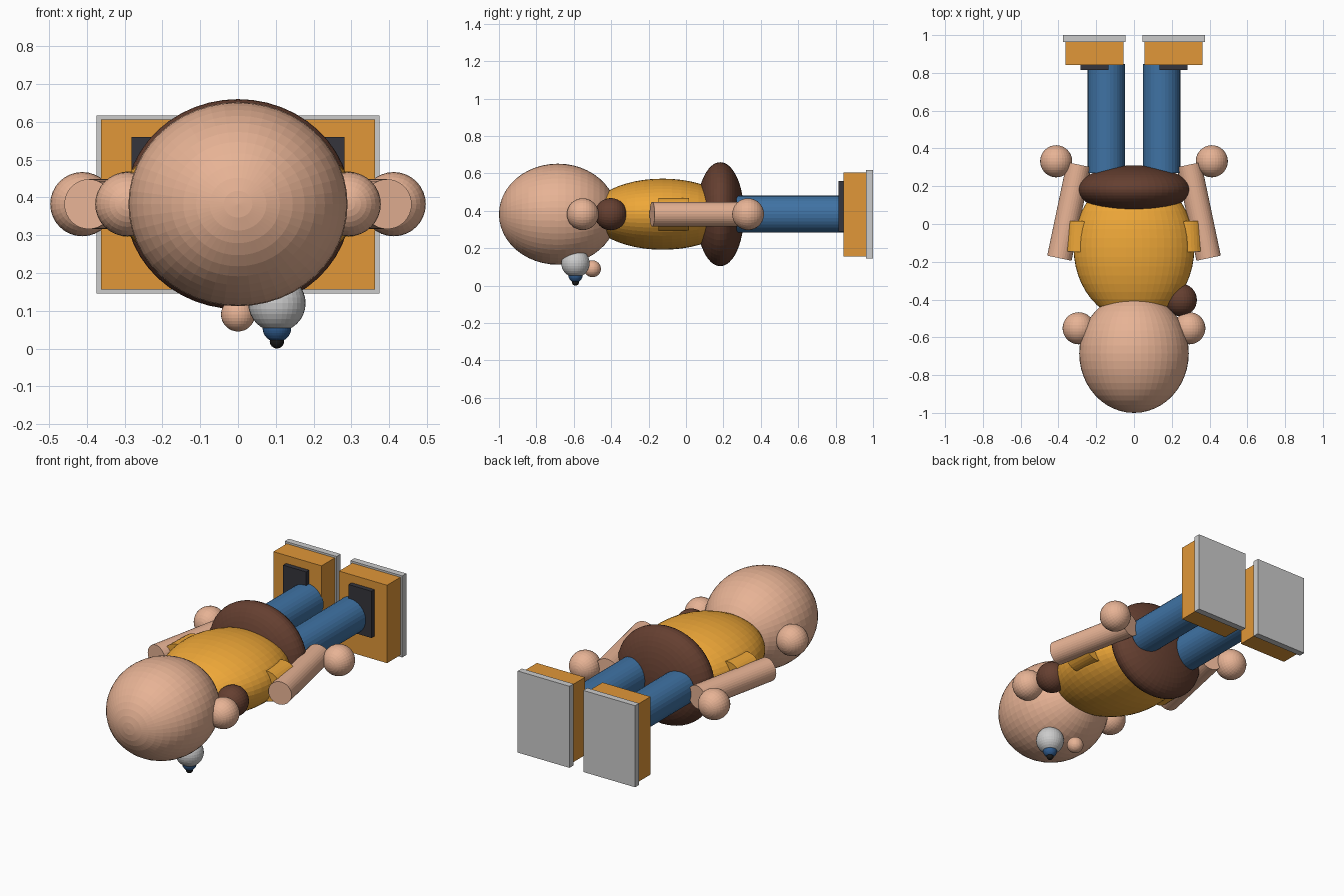
import bpy
from math import pi, radians
from mathutils import Vector

if "Cube" in bpy.data.objects:
    bpy.data.objects.remove(bpy.data.objects["Cube"])


def material(name, rgb):
    m = bpy.data.materials.new(name)
    m.diffuse_color = (*rgb, 1)
    m.use_nodes = True
    m.node_tree.nodes["Principled BSDF"].inputs["Base Color"].default_value = m.diffuse_color
    return m


SKIN = material("skin", (0.80, 0.45, 0.30))
YELLOW = material("yellow", (0.86, 0.39, 0.04))
BROWN = material("brown", (0.13, 0.05, 0.03))
BLUE = material("blue", (0.05, 0.17, 0.37))
ORANGE = material("orange", (0.75, 0.31, 0.04))
DARK = material("dark", (0.035, 0.035, 0.045))
WHITE = material("white", (0.85, 0.85, 0.85))
IRIS = material("iris_blue", (0.03, 0.11, 0.28))
BLACK = material("black", (0.01, 0.01, 0.01))

MID = 0.382  # height of the body axis


def finish(name, mat):
    ob = bpy.context.object
    ob.name = name
    if mat:
        ob.data.materials.append(mat)
    return ob


def ball(name, loc, radii, mat, along_y=True, seg=48, rings=24):
    """Ellipsoid with its poles on the body axis (y) or upright (z)."""
    bpy.ops.mesh.primitive_uv_sphere_add(segments=seg, ring_count=rings, radius=1, location=loc)
    ob = finish(name, mat)
    rx, ry, rz = radii
    if along_y:
        ob.rotation_euler = (pi / 2, 0, 0)
        ob.scale = (rx, rz, ry)
    else:
        ob.scale = radii
    return ob


def rod(name, a, b, r, mat):
    """Capped cylinder between two points."""
    a, b = Vector(a), Vector(b)
    d = b - a
    bpy.ops.mesh.primitive_cylinder_add(vertices=32, radius=r, depth=d.length, location=(a + b) / 2)
    ob = finish(name, mat)
    ob.rotation_euler = d.to_track_quat('Z', 'Y').to_euler()
    return ob


def box(name, lo, hi, mat=None):
    lo, hi = Vector(lo), Vector(hi)
    bpy.ops.mesh.primitive_cube_add(size=1, location=(lo + hi) / 2)
    ob = finish(name, mat)
    ob.scale = [abs(c) for c in hi - lo]
    return ob


# Head, torso and hips
ball("head", (0, -0.685, MID), (0.29, 0.315, 0.27), SKIN)
ball("torso", (0, -0.125, MID), (0.32, 0.385, 0.19), YELLOW)
ball("hips", (0, 0.183, MID), (0.299, 0.127, 0.278), BROWN)

# Face, pointing down, and the single tuft on one side
ball("nose", (0, -0.50, 0.09), (0.045,) * 3, SKIN, False, 32, 16)
ball("eye", (0.103, -0.591, 0.12), (0.076,) * 3, WHITE, False, 32, 16)
ball("iris", (0.103, -0.591, 0.055), (0.038,) * 3, IRIS, False, 32, 16)
ball("pupil", (0.103, -0.591, 0.019), (0.019,) * 3, BLACK, False, 32, 16)
ball("tuft", (0.247, -0.402, MID), (0.086,) * 3, BROWN, True, 32, 16)

# Paired parts
for side, s in (("left", -1), ("right", 1)):
    ball(f"{side}_ear", (s * 0.293, -0.552, MID), (0.085,) * 3, SKIN, True, 32, 16)
    ball(f"{side}_hand", (s * 0.412, 0.332, MID), (0.085,) * 3, SKIN, True, 32, 16)
    rod(f"{side}_arm", (s * 0.395, -0.181, MID), (s * 0.291, 0.314, MID), 0.066, SKIN)
    rod(f"{side}_sleeve", (s * 0.287, -0.148, MID), (s * 0.281, 0.015, MID), 0.087, YELLOW)
    rod(f"{side}_leg", (s * 0.146, 0.27, MID), (s * 0.146, 0.848, MID), 0.099, BLUE)
    # Boot: upper block, sole plate and dark patch
    box(f"{side}_boot", (s * 0.056, 0.842, 0.156), (s * 0.363, 0.963, 0.606), ORANGE)
    box(f"{side}_sole", (s * 0.044, 0.963, 0.146), (s * 0.375, 1.0, 0.617))
    box(f"{side}_boot_patch", (s * 0.136, 0.815, 0.29), (s * 0.282, 0.845, 0.56), DARK)
